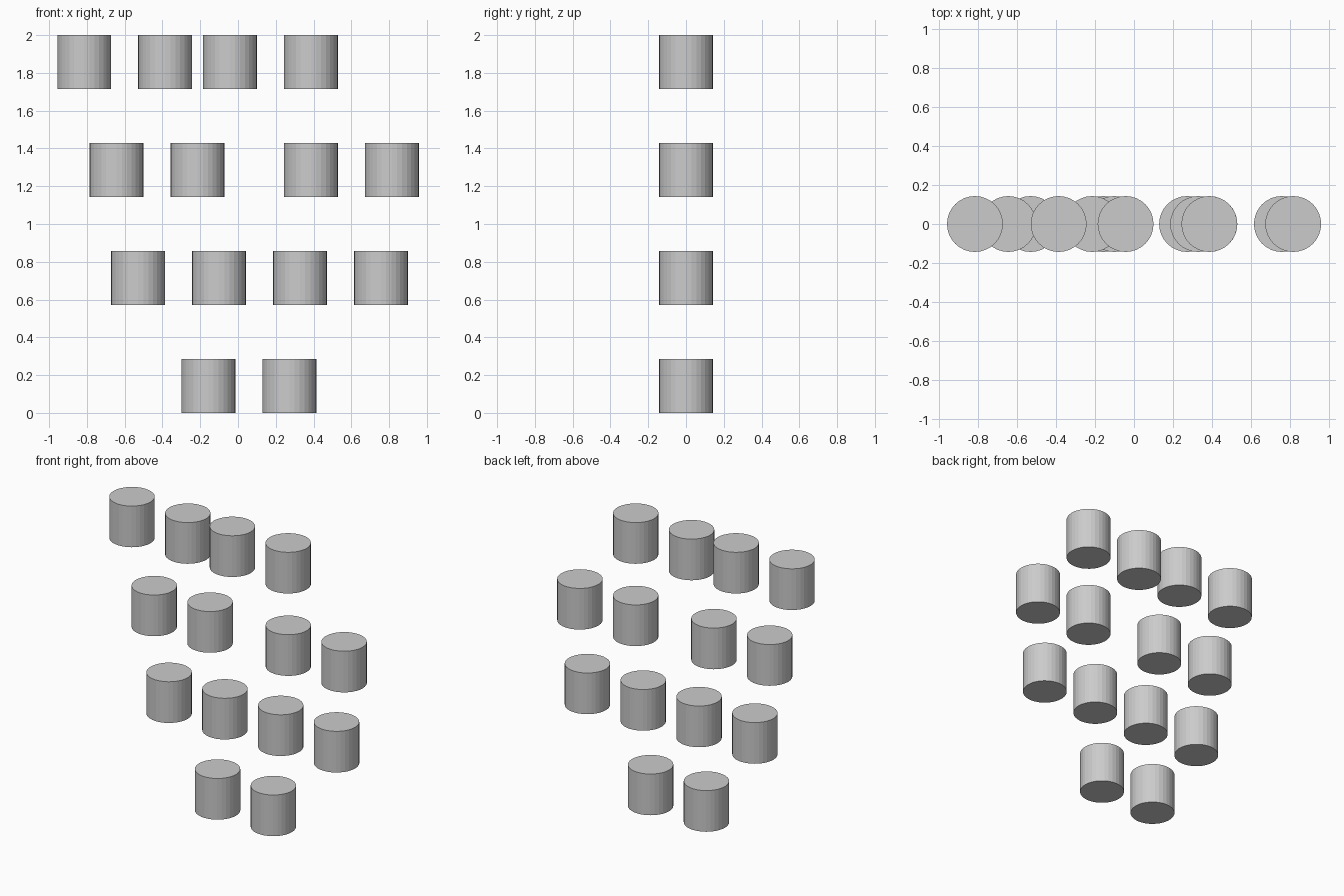
import bpy

if "Cube" in bpy.data.objects:
    bpy.data.objects.remove(bpy.data.objects["Cube"])

UNIT = 2 / 7        # cylinder height and diameter
STEP = 1.5 * UNIT   # usual spacing of neighbours

# rows from bottom to top, each made of runs: (first centre x, count)
ROWS = [
    [(-0.157, 2)],
    [(-0.529, 4)],
    [(-0.643, 2), (0.386, 2)],
    [(-0.814, 2), (-0.043, 2)],
]


def add_cylinder(name, x, z):
    bpy.ops.mesh.primitive_cylinder_add(
        vertices=32, radius=UNIT / 2, depth=UNIT, location=(x, 0, z + UNIT / 2))
    bpy.context.object.name = name


# rows of upright cylinders, stacked with a one-unit gap
for r, runs in enumerate(ROWS):
    xs = [start + i * STEP for start, count in runs for i in range(count)]
    for i, x in enumerate(xs):
        add_cylinder(f"row_{r + 1}_cylinder_{i + 1}", x, r * 2 * UNIT)
